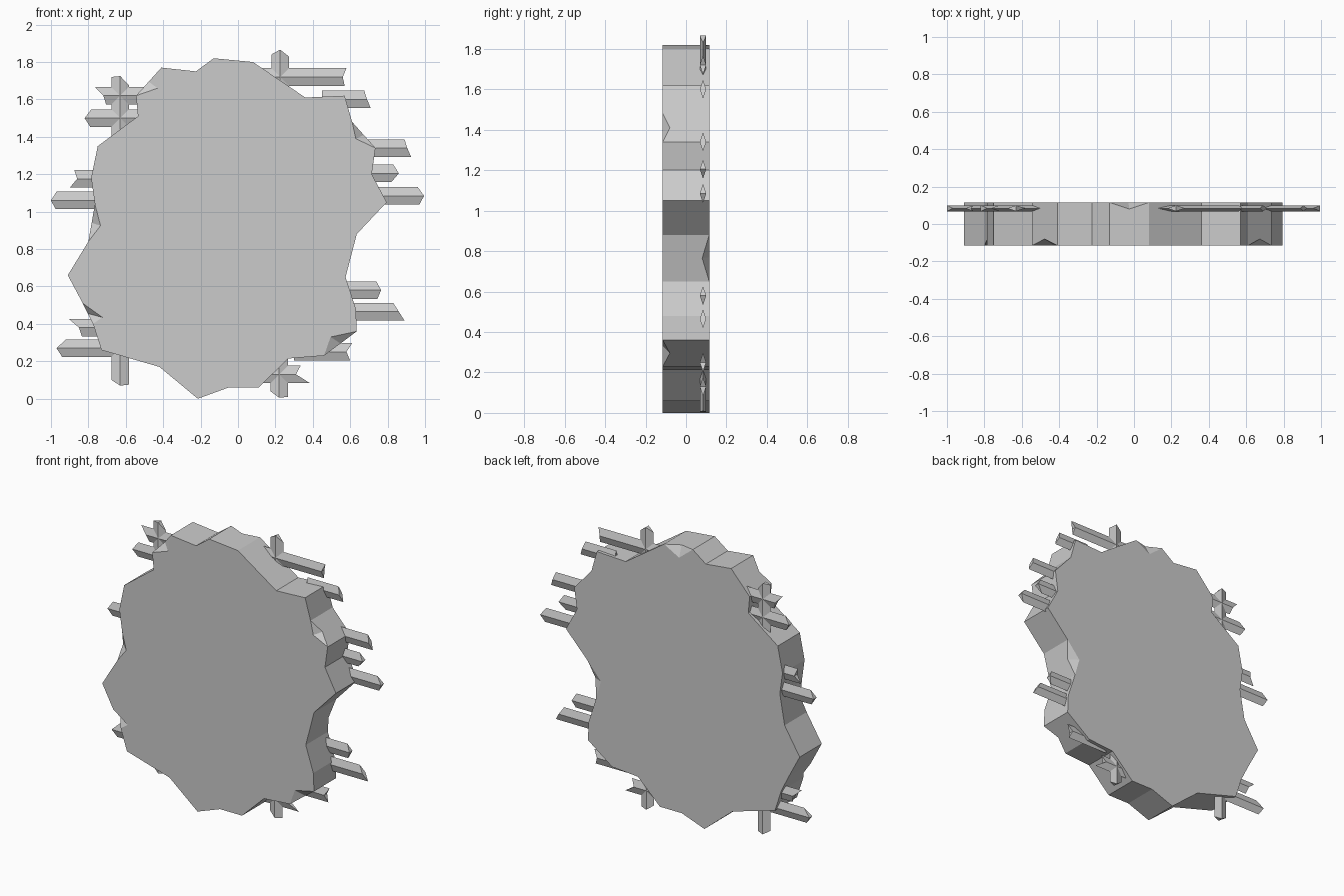
import bpy
import bmesh

cube = bpy.data.objects.get("Cube")
if cube:
    bpy.data.objects.remove(cube, do_unlink=True)

FRONT, BACK = -1, 1
SLAB_HALF = 0.115      # half thickness of the slab
CHIP_Y = 0.08          # how far a chip reaches into the rim
PLANK_Y = 0.084        # depth position of the plank layer
PLANK_HALF = 0.047     # half height of a plank
PLANK_EDGE = 0.016     # half thickness of a plank

grey = bpy.data.materials.new("plain grey")
grey.use_nodes = True
grey.diffuse_color = (0.6, 0.6, 0.6, 1)
shader = grey.node_tree.nodes["Principled BSDF"]
shader.inputs["Base Color"].default_value = grey.diffuse_color
shader.inputs["Roughness"].default_value = 0.9


def finish(bm, name):
    """Turn a bmesh into a flat shaded grey object."""
    bmesh.ops.recalc_face_normals(bm, faces=bm.faces[:])
    mesh = bpy.data.meshes.new(name)
    bm.to_mesh(mesh)
    bm.free()
    mesh.materials.append(grey)
    obj = bpy.data.objects.new(name, mesh)
    bpy.context.collection.objects.link(obj)
    return obj


# Jagged rim, clockwise: x, z, and for a chipped edge its side and inset point
RIM = [
    (-.41, 1.77), (-.225, 1.75), (-.13, 1.82, BACK, -.03, 1.74), (.08, 1.8),
    (.36, 1.61), (.57, 1.62), (.61, 1.48, FRONT, .63, 1.39), (.735, 1.34),
    (.715, 1.2), (.795, 1.05), (.635, .88, BACK, .54, .77), (.575, .65),
    (.63, .48), (.635, .36, FRONT, .495, .33), (.46, .23), (.27, .215),
    (.11, .06), (-.05, .06), (-.215, 0), (-.42, .17), (-.73, .26),
    (-.775, .4, FRONT, -.725, .435), (-.83, .51), (-.91, .66),
    (-.8, .84, FRONT, -.735, .925), (-.765, 1.04), (-.785, 1.18),
    (-.75, 1.35), (-.535, 1.51), (-.545, 1.62, FRONT, -.43, 1.66),
]


def build_slab():
    """Extruded jagged outline with triangular chips cut into its rim."""
    bm = bmesh.new()
    rings = {side: [bm.verts.new((p[0], side * SLAB_HALF, p[1])) for p in RIM]
             for side in (FRONT, BACK)}
    caps = {FRONT: [], BACK: []}
    for i, point in enumerate(RIM):
        j = (i + 1) % len(RIM)
        for side in caps:
            caps[side].append(rings[side][i])
        if len(point) == 2:
            bm.faces.new((rings[FRONT][i], rings[FRONT][j],
                          rings[BACK][j], rings[BACK][i]))
            continue
        # Chipped edge: one point sinks into the cap, one into the rim
        side, inset_x, inset_z = point[2:]
        a, b = rings[side][i], rings[side][j]
        inset = bm.verts.new((inset_x, side * SLAB_HALF, inset_z))
        middle = (a.co + b.co) / 2
        middle.y = side * CHIP_Y
        notch = bm.verts.new(middle)
        caps[side].append(inset)
        bm.faces.new((a, inset, notch))
        bm.faces.new((inset, b, notch))
        bm.faces.new((a, notch, b, rings[-side][j], rings[-side][i]))
    for loop in caps.values():
        bm.faces.new(loop)
    return finish(bm, "broken_slab")


def build_plank(name, centre, inner, upper, ridge, lower, upright=False):
    """Diamond section bar whose splintered tip is set by three lengths."""
    bm = bmesh.new()
    section = [(PLANK_HALF, 0, upper), (0, -PLANK_EDGE, ridge),
               (-PLANK_HALF, 0, lower), (0, PLANK_EDGE, ridge)]

    def vert(along, depth, across):
        if upright:
            return bm.verts.new((across, PLANK_Y + depth, along))
        return bm.verts.new((along, PLANK_Y + depth, across))

    root = [vert(inner, d, centre + a) for a, d, tip in section]
    end = [vert(tip, d, centre + a) for a, d, tip in section]
    for i in range(4):
        j = (i + 1) % 4
        bm.faces.new((root[i], root[j], end[j], end[i]))
    bm.faces.new(root)
    # Tip folds along the ridge so it can be pointed or notched
    bm.faces.new((end[0], end[1], end[3]))
    bm.faces.new((end[1], end[2], end[3]))
    return finish(bm, name)


build_slab()

# Planks: centre, hidden inner end, then tip at upper edge, ridge, lower edge
LEFT_PLANKS = [
    (1.72, .13, .58, .56, .57), (1.6, .45, .675, .69, .71),
    (1.34, .4, .89, .905, .925), (1.205, .4, .83, .86, .82),
    (1.085, .4, .96, .995, .97), (.58, .4, .74, .765, .745),
    (.465, .4, .83, .86, .89), (.25, .3, .61, .58, .6),
    (.13, .12, .335, .31, .385),
]
RIGHT_PLANKS = [
    (1.62, -.5, -.765, -.72, -.705), (1.5, -.4, -.785, -.82, -.79),
    (1.175, -.6, -.875, -.86, -.9), (1.06, -.6, -.97, -1, -.975),
    (.38, -.6, -.905, -.85, -.835), (.27, -.6, -.92, -.97, -.94),
]
# Upright battens: tip at the +x edge, ridge, -x edge
BATTENS = [
    (.225, 1.6, 1.83, 1.866, 1.84), (-.63, 1.35, 1.675, 1.725, 1.72),
    (-.63, .35, .075, .07, .1), (.22, .25, .01, .005, .04),
]

for label, rows, upright in (("left_plank", LEFT_PLANKS, False),
                             ("right_plank", RIGHT_PLANKS, False),
                             ("upright_batten", BATTENS, True)):
    for number, row in enumerate(rows, start=1):
        build_plank(f"{label}_{number}", *row, upright=upright)
